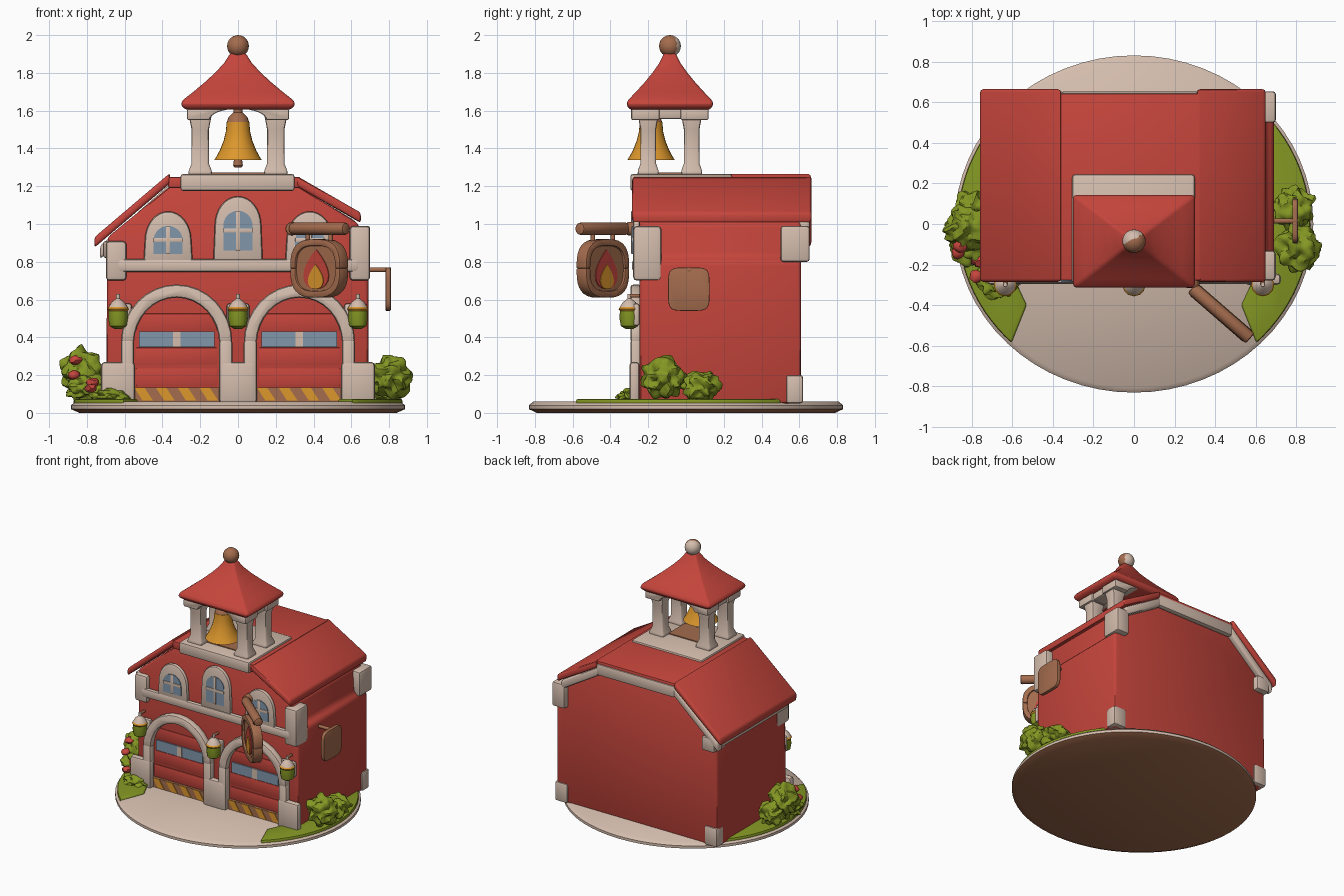
import bpy, bmesh
from math import sin, cos, pi, radians, sqrt, copysign
from mathutils import Vector, noise

if "Cube" in bpy.data.objects:
    bpy.data.objects.remove(bpy.data.objects["Cube"])


def colour(name, *rgb):
    m = bpy.data.materials.new(name)
    m.use_nodes = True
    m.diffuse_color = (*rgb, 1)
    bsdf = m.node_tree.nodes["Principled BSDF"]
    bsdf.inputs["Base Color"].default_value = (*rgb, 1)
    bsdf.inputs["Roughness"].default_value = .8
    return m


RED = colour("brick red", .56, .06, .045)
CREAM = colour("cream plaster", .66, .51, .42)
BROWN = colour("wood brown", .37, .15, .075)
GREEN = colour("leaf green", .23, .31, .017)
GOLD = colour("golden orange", .72, .31, .025)
BLUE = colour("window blue", .22, .31, .41)
FRONT, BACK, FLOOR = -.245, .61, .05
SIDES = (("left", 1), ("right", -1))


def finish(bm, name, mats, bevel=0, rule=None, loc=(0, 0, 0), turn=0):
    """Bevel hard edges, colour the faces, and add the object."""
    bmesh.ops.recalc_face_normals(bm, faces=bm.faces)
    if bevel:
        hard = [e for e in bm.edges if len(e.link_faces) == 2 and e.calc_face_angle(0) > radians(35)]
        bmesh.ops.bevel(bm, geom=hard, offset=bevel, segments=2, profile=.5,
                        affect='EDGES', clamp_overlap=True)
    bm.normal_update()
    if rule:
        for face in bm.faces:
            face.material_index = int(rule(face.normal))
    mesh = bpy.data.meshes.new(name)
    bm.to_mesh(mesh)
    bm.free()
    for m in mats if isinstance(mats, list) else [mats]:
        mesh.materials.append(m)
    ob = bpy.data.objects.new(name, mesh)
    bpy.context.collection.objects.link(ob)
    ob.location, ob.rotation_euler.z = loc, turn
    bpy.ops.object.select_all(action='DESELECT')
    ob.select_set(True)
    bpy.context.view_layer.objects.active = ob
    bpy.ops.object.shade_smooth_by_angle(angle=radians(42))


def prism(name, outline, span, mat, bevel=0, flat=False, loc=(0, 0, 0), turn=0):
    """Extrude an outline drawn in xz along y, or drawn in xy along z if flat."""
    bm = bmesh.new()
    ends = [[bm.verts.new((u, v, w) if flat else (u, w, v)) for u, v in outline] for w in span]
    for end in ends:
        bm.faces.new(end)
    near, far = ends
    for i in range(len(outline)):
        bm.faces.new((near[i - 1], near[i], far[i], far[i - 1]))
    finish(bm, name, mat, bevel, loc=loc, turn=turn)


def box(name, x, y, z, mat, bevel=.015):
    prism(name, [(x[0], z[0]), (x[1], z[0]), (x[1], z[1]), (x[0], z[1])], y, mat, bevel)


def around(centre, half):
    return centre - half, centre + half


def lathe(name, profile, loc, mats, sides=24, sx=1, sy=1, spin=0, rule=None, bevel=0):
    bm = bmesh.new()
    turns = [2 * pi * i / sides + spin for i in range(sides)]
    rings = [[bm.verts.new((r * sx * cos(a), r * sy * sin(a), z)) for a in turns] for r, z in profile]
    for low, high in zip(rings, rings[1:]):
        for i in range(sides):
            bm.faces.new((low[i - 1], low[i], high[i], high[i - 1]))
    bm.faces.new(rings[0])
    bm.faces.new(rings[-1])
    finish(bm, name, mats, bevel, rule, loc)


def rod(name, start, end, radius, mat):
    start, end = Vector(start), Vector(end)
    axis = end - start
    bm = bmesh.new()
    bmesh.ops.create_cone(bm, cap_ends=True, segments=12, radius1=radius, radius2=radius, depth=axis.length)
    bm.transform(axis.to_track_quat('Z', 'Y').to_matrix().to_4x4())
    finish(bm, name, mat, radius * .3, loc=(start + end) / 2)


def ball(name, loc, radius, mats, squash=1, lump=0, rule=None, detail=3):
    bm = bmesh.new()
    bmesh.ops.create_icosphere(bm, subdivisions=detail, radius=1)
    for v in bm.verts:
        v.co *= radius * (1 + lump * noise.noise(v.co * 2.6 + Vector(loc) * 9))
        v.co.z *= squash
    finish(bm, name, mats, 0, rule, loc)


def arc(cx, cz, rx, rz, start=0, stop=180, steps=16, power=1):
    """Part of an ellipse; a power below one makes it squarer."""
    points = []
    for i in range(steps + 1):
        a = radians(start + (stop - start) * i / steps)
        points.append((cx + rx * copysign(abs(cos(a)) ** power, cos(a)),
                       cz + rz * copysign(abs(sin(a)) ** power, sin(a))))
    return points


def band(cx, cz, rx, rz, width, start=0, stop=180, power=1):
    outer = arc(cx, cz, rx, rz, start, stop, power=power)
    inner = arc(cx, cz, rx - width, rz - width, stop, start, power=power)
    return outer + inner


def slab(name, ridge, eave, thick, span, mat):
    prism(name, [ridge, eave, (eave[0], eave[1] - thick), (ridge[0], ridge[1] - thick)], span, mat, .015)


def teardrop(width, bottom, height, steps=20):
    turns = [2 * pi * i / steps for i in range(steps)]
    return [(width * sin(a) * sin(a / 2), bottom + height * (1 + cos(a)) / 2) for a in turns]


# Round ground plate with brown underside, and lawns at both sides
lathe("ground_plate", [(.84, 0), (.885, .02), (.885, .04), (.86, .06)], (0, 0, 0), [CREAM, BROWN],
      sides=64, sy=.94, rule=lambda normal: normal.z < -.9)
for side, s in SIDES:
    lawn = arc(0, 0, .87, .815, -46, 38, 24) + [(.6, .5), (.6, -.25), (.53, -.4)]
    prism(side + "_lawn", [(s * x, y) for x, y in lawn], (.03, .074), GREEN, .01, flat=True)

# House walls and roof, with cream trim under the roof at the back
prism("house_walls", [(-.7, FLOOR), (.69, FLOOR), (.69, .8), (.65, .83), (.64, 1), (.32, 1.2),
                      (-.36, 1.2), (-.69, .93)], (FRONT, BACK), RED, .02)
box("roof_top", (-.37, .33), (-.28, .645), (1.19, 1.25), RED, .01)
box("back_top_trim", (-.36, .32), (BACK, .655), (1.14, 1.23), CREAM)
for side, ridge, eave in (("right", (-.36, 1.27), (-.76, .93)), ("left", (.31, 1.255), (.65, 1.06))):
    slab(side + "_roof_slope", ridge, eave, .055, (-.285, .665), RED)
    trim = [(x * .96, z - .045) for x, z in (ridge, eave)]
    slab(side + "_back_trim", *trim, .07, (BACK - .02, .655), CREAM)

# Corner blocks and eave strip
for side, s in SIDES:
    wall = (s * .59, s * .7)
    top = .95 + s * .04
    box(side + "_front_corner", wall, (FRONT - .035, -.13), (.7, top), CREAM, .02)
    box(side + "_back_corner", wall, (.5, .655), (.8, top), CREAM)
    box(side + "_back_foot", wall, (.53, BACK + .01), (FLOOR, .2), CREAM)
box("eave_strip", (-.715, -.64), (FRONT, BACK), (.82, .91), CREAM)

# Front ledge, pillars and wall lanterns
box("front_ledge", (-.64, .64), (FRONT - .04, FRONT), (.745, .815), CREAM, .018)
for x in (-.635, 0, .635):
    box("pillar_foot", around(x, .09), (FRONT - .055, FRONT), (FLOOR, .27), CREAM, .02)
    box("pillar_head", around(x * .98, .06), (FRONT - .035, FRONT), (.46, .58), CREAM)
    lamp = (x, -.3, 0)
    lathe("lantern", [(.02, .445), (.045, .46), (.052, .5), (.05, .54)], lamp, GREEN, 12)
    lathe("lantern_rim", [(.05, .54), (.057, .55), (.045, .565)], lamp, GOLD, 12)
    lathe("lantern_cap", [(.05, .56), (.035, .585), (.01, .605), (.01, .63)], lamp, CREAM, 12)
    rod("lantern_hook", (x, -.3, .62), (x, FRONT, .62), .01, BROWN)

# Garage doors with arches, glass strips and striped sills
arch_depth = (FRONT - .05, FRONT + .01)
for side, s in SIDES:
    cx = s * .325
    prism(side + "_door_arch", band(cx, .37, .295, .31, .07), arch_depth, CREAM, .018)
    for x in around(cx, .26):
        box(side + "_door_post", around(x, .035), arch_depth, (FLOOR, .39), CREAM, .018)
    for z in (.19, .3, .48):
        box(side + "_door_panel", around(cx, .215), (FRONT - .007, FRONT), around(z, .045), RED, .004)
    box(side + "_door_glass", around(cx, .2), (FRONT - .012, FRONT - .003), around(.39, .04), BLUE, 0)
    box(side + "_glass_divider", around(cx, .02), (FRONT - .016, FRONT - .008), around(.39, .04), CREAM, 0)
    box(side + "_sill", around(cx, .23), (FRONT - .018, FRONT), (.06, .135), BROWN, 0)
    for i in range(4):
        x = cx - .225 + i * .115
        prism(side + "_sill_stripe", [(x + .045, .065), (x + .1, .065), (x + .055, .134), (x, .134)],
              (FRONT - .023, FRONT - .015), GOLD)

# Arched upper windows
for name, cx, bottom, height in (("right", -.37, .84, .15), ("middle", 0, .86, .21), ("left", .38, .84, .15)):
    w = .077
    spring = bottom + height - w
    sill = bottom - .055
    prism(name + "_window_frame", [(cx + w * 1.7, sill), *arc(cx, spring, w * 1.6, w * 2), (cx - w * 1.7, sill)],
          (FRONT - .035, FRONT), CREAM, .016)
    prism(name + "_window_glass", [(cx + w, bottom), *arc(cx, spring, w, w), (cx - w, bottom)],
          (FRONT - .04, FRONT - .032), BLUE)
    bars = (FRONT - .045, FRONT - .036)
    box(name + "_window_bar", around(cx, .011), bars, (bottom, bottom + height), CREAM, .003)
    box(name + "_window_crossbar", around(cx, w), bars, around(bottom + height / 2, .011), CREAM, .003)

# Bell tower: base, posts, beams, curved roof and finial
tower_y = -.085
box("tower_base", (-.305, .3), (-.295, .245), (1.175, 1.265), CREAM)
box("tower_floor", around(0, .14), around(tower_y, .1), (1.26, 1.272), BROWN, 0)
for x in (-.2, .2):
    for y in around(tower_y, .115):
        lathe("tower_post", [(.09, 1.255), (.085, 1.285), (.065, 1.32), (.065, 1.5), (.09, 1.59)],
              (x, y, 0), CREAM, sides=4, sy=.9, spin=pi / 4, bevel=.012)
    box("side_beam", around(x, .055), around(tower_y, .18), (1.555, 1.63), CREAM)
for y in around(tower_y, .13):
    crown = [(-.27, 1.61)] + [(.2 * t, 1.61 + .025 * (1 + cos(pi * t))) for t in (-1, -.6, -.3, 0, .3, .6, 1)]
    prism("arched_beam", crown + [(.27, 1.61), (.27, 1.55), *arc(0, 1.55, .15, .06), (-.27, 1.55)],
          around(y, .075), CREAM, .01)
slope = [(.04 + .26 * (1 - t) ** 1.3, 1.65 + .255 * t) for t in (0, .2, .4, .6, .8, 1)]
lathe("tower_roof", [(.27, 1.605), (.3, 1.62)] + slope, (0, tower_y, 0), RED, sides=4,
      sx=sqrt(2), sy=sqrt(2) * .76, spin=pi / 4, bevel=.014)
ball("finial", (0, tower_y, 1.942), .058, [BROWN, CREAM], rule=lambda normal: normal.y - normal.x / 2 > .2)

# Bell and clapper
bell_at = (0, -.185, 0)
flare = [(.06 + .065 * (1 - t) ** 2, 1.34 + .2 * t) for t in (0, .1, .25, .5, .75, 1)]
lathe("bell", flare + [(.02, 1.56)], bell_at, GOLD)
lathe("bell_crown", [(.06, 1.535), (.05, 1.565), (.025, 1.59), (.025, 1.62)], bell_at, BROWN)
lathe("clapper", [(.018, 1.3), (.026, 1.31), (.02, 1.35)], bell_at, BROWN, 12)

# Hanging flame sign, turned towards the front left
turn = radians(-41)
centre = Vector((.43, -.44, 0))
along = Vector((cos(turn), sin(turn), 0))
lift = Vector((0, 0, .975))
place = dict(loc=centre, turn=turn)
prism("sign_board", arc(0, .765, .165, .15, stop=360, steps=24, power=.7)[:-1], around(0, .022), BROWN, **place)
for start in (0, 180):
    prism("sign_rim", band(0, .765, .175, .155, .035, start, start + 180, power=.7),
          around(0, .036), BROWN, .006, **place)
prism("sign_flame", teardrop(.115, .655, .21), around(0, .027), RED, **place)
prism("flame_core", teardrop(.07, .655, .13), around(0, .031), GOLD, **place)
arm_start = centre - along * .19 + lift
rod("sign_arm", arm_start, centre + along * .19 + lift, .033, BROWN)
rod("arm_mount", arm_start, (arm_start.x, FRONT, arm_start.z), .036, BROWN)
for t in (-.08, .08):
    hook = centre + along * t + lift
    rod("sign_hanger", hook, hook - lift * .09, .012, BROWN)

# Side plaque on a bracket
prism("side_plaque", arc(0, .655, .11, .115, stop=360, steps=32, power=.4)[:-1], around(0, .014), BROWN,
      .005, loc=(.795, .015, 0), turn=pi / 2)
rod("plaque_bracket", (.67, .015, .758), (.81, .015, .758), .013, BROWN)

# Bushes and red flowers
for x, y, z, radius, squash in ((.81, -.12, .19, .105, .95), (.79, .08, .14, .095, .8), (-.83, -.02, .22, .1, 1.1),
                                (-.8, -.1, .13, .1, .7), (-.8, .08, .15, .085, 1), (-.68, -.27, .085, .09, .5)):
    ball("bush", (x, y, z), radius, GREEN, squash, lump=.42, detail=4)
for spot in ((-.86, -.11, .28), (-.87, -.14, .2), (-.77, -.18, .16), (-.78, -.26, .13)):
    ball("flower", spot, .033, RED, .75, lump=.3, detail=2)
